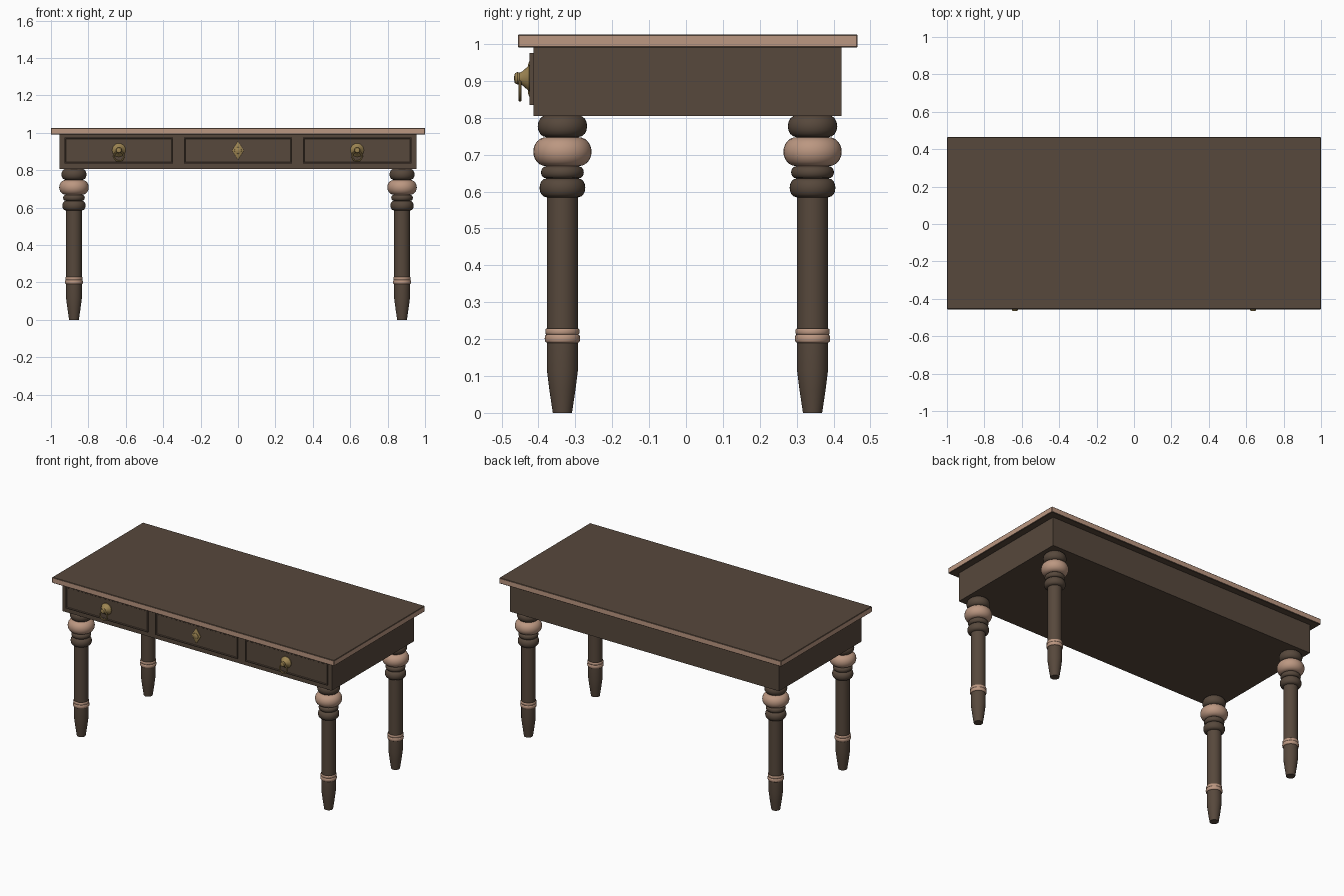
import bpy, bmesh, math
from mathutils import Matrix, Vector

if "Cube" in bpy.data.objects:
    bpy.data.objects.remove(bpy.data.objects["Cube"])


def mat(name, col):
    m = bpy.data.materials.new(name)
    m.diffuse_color = (*col, 1)
    m.use_nodes = True
    m.node_tree.nodes["Principled BSDF"].inputs["Base Color"].default_value = m.diffuse_color
    return m


BROWN = mat("dark brown wood", (0.095, 0.065, 0.045))
TAN = mat("light tan wood", (0.50, 0.31, 0.22))
GOLD = mat("old brass", (0.34, 0.235, 0.085))


def finish(name, bm, mats, smooth=True):
    me = bpy.data.meshes.new(name)
    bmesh.ops.recalc_face_normals(bm, faces=bm.faces)
    bm.to_mesh(me)
    bm.free()
    for m in mats:
        me.materials.append(m)
    ob = bpy.data.objects.new(name, me)
    bpy.context.collection.objects.link(ob)
    if smooth:
        bpy.ops.object.select_all(action='DESELECT')
        ob.select_set(True)
        bpy.context.view_layer.objects.active = ob
        bpy.ops.object.shade_smooth_by_angle(angle=math.radians(35))
    return ob


def box(name, lo, hi, mats, bevel=0.0, rule=None):
    bm = bmesh.new()
    lo, hi = Vector(lo), Vector(hi)
    bmesh.ops.create_cube(bm, size=1, matrix=Matrix.Translation((lo + hi) / 2) @ Matrix.Diagonal((*(hi - lo), 1)))
    if bevel:
        bmesh.ops.bevel(bm, geom=bm.edges[:], offset=bevel, segments=1, affect='EDGES')
    bm.normal_update()
    if rule:
        for f in bm.faces:
            f.material_index = rule(f)
    return finish(name, bm, mats, False)


def lathe(name, profile, mats, loc, axis='Z', n=32, rule=None):
    """Turned part: profile of (radius, height); axis Y points to the front."""
    bm = bmesh.new()
    rings = [[bm.verts.new((r * math.cos(2 * math.pi * i / n), r * math.sin(2 * math.pi * i / n), z))
              for i in range(n)] for r, z in profile]
    for a, b in zip(rings, rings[1:]):
        for i in range(n):
            f = bm.faces.new((a[i], a[(i + 1) % n], b[(i + 1) % n], b[i]))
            if rule:
                f.material_index = rule(f.calc_center_median().z)
    bm.faces.new(rings[0])
    bm.faces.new(rings[-1])
    m = Matrix.Translation(loc)
    if axis == 'Y':
        m = m @ Matrix.Rotation(math.pi / 2, 4, 'X')
    bm.transform(m)
    return finish(name, bm, mats)


def bead(z0, z1, r_in, r_out, k=8):
    """Rounded ring section between two heights."""
    return [(r_in + (r_out - r_in) * math.sin(math.pi * i / k),
             (z0 + z1) / 2 - (z1 - z0) / 2 * math.cos(math.pi * i / k)) for i in range(k + 1)]


# table top with pale edge
box("table_top", (-1, -0.456, 0.99), (1, 0.465, 1.026), [BROWN, TAN], 0.003,
    lambda f: 1 if abs(f.normal.z) < 0.3 else 0)

# body below the top
box("body", (-0.955, -0.413, 0.805), (0.955, 0.421, 0.99), [BROWN])

# turned legs
leg_profile = ([(0.026, 0), (0.035, 0.06), (0.042, 0.115), (0.042, 0.19)]
               + bead(0.191, 0.212, 0.044, 0.048, 6) + bead(0.213, 0.228, 0.044, 0.0465, 6)
               + [(0.042, 0.229), (0.042, 0.584)]
               + bead(0.585, 0.635, 0.045, 0.062) + bead(0.636, 0.668, 0.045, 0.058)
               + bead(0.669, 0.747, 0.045, 0.079, 12)
               + bead(0.748, 0.806, 0.045, 0.067))


def leg_colour(z):
    return 1 if 0.19 < z < 0.2285 or 0.6685 < z < 0.7475 else 0


for sx, side in ((-1, "left"), (1, "right")):
    for y, end in ((-0.335, "front"), (0.343, "back")):
        lathe(f"{end}_{side}_leg", leg_profile, [BROWN, TAN], (sx * 0.877, y, 0), rule=leg_colour)

# drawer fronts: raised plate with a stepped, sunken panel
for i, x in enumerate((-0.637, 0, 0.637)):
    bm = bmesh.new()
    bmesh.ops.create_cube(bm, size=1, matrix=Matrix.Translation((x, -0.415, 0.905))
                          @ Matrix.Diagonal((0.58, 0.018, 0.14, 1)))
    bm.normal_update()
    front = [f for f in bm.faces if f.normal.y < -0.9]
    bmesh.ops.inset_region(bm, faces=front, thickness=0.008, depth=0)
    bmesh.ops.inset_region(bm, faces=front, thickness=0.004, depth=-0.004)
    finish(f"drawer_front_{i + 1}", bm, [BROWN], False)

# brass pulls with hanging rings
for sx, side in ((-1, "left"), (1, "right")):
    x = sx * 0.637
    lathe(f"{side}_pull", [(0.036, -0.005), (0.036, 0.006), (0.03, 0.012), (0.018, 0.026),
                           (0.015, 0.032), (0.017, 0.038), (0.013, 0.045), (0.004, 0.047)],
          [GOLD], (x, -0.419, 0.907), 'Y', 20)
    bpy.ops.mesh.primitive_torus_add(major_radius=0.026, minor_radius=0.0045, major_segments=24,
                                     minor_segments=8, location=(x, -0.45, 0.874),
                                     rotation=(math.pi / 2, 0, 0))
    ring = bpy.context.object
    ring.name = f"{side}_pull_ring"
    ring.data.materials.append(GOLD)
    bpy.ops.object.shade_smooth_by_angle()

# diamond keyhole plate and its boss
plate = lathe("keyhole_plate", [(0.05, -0.005), (0.05, 0.005), (0.04, 0.009)], [GOLD], (0, 0, 0), 'Y', 4)
plate.scale = (0.62, 1, 1)
plate.location = (0, -0.419, 0.905)
lathe("keyhole_boss", [(0.02, 0), (0.018, 0.012), (0.008, 0.016)], [GOLD], (0, -0.419, 0.905), 'Y', 16)
